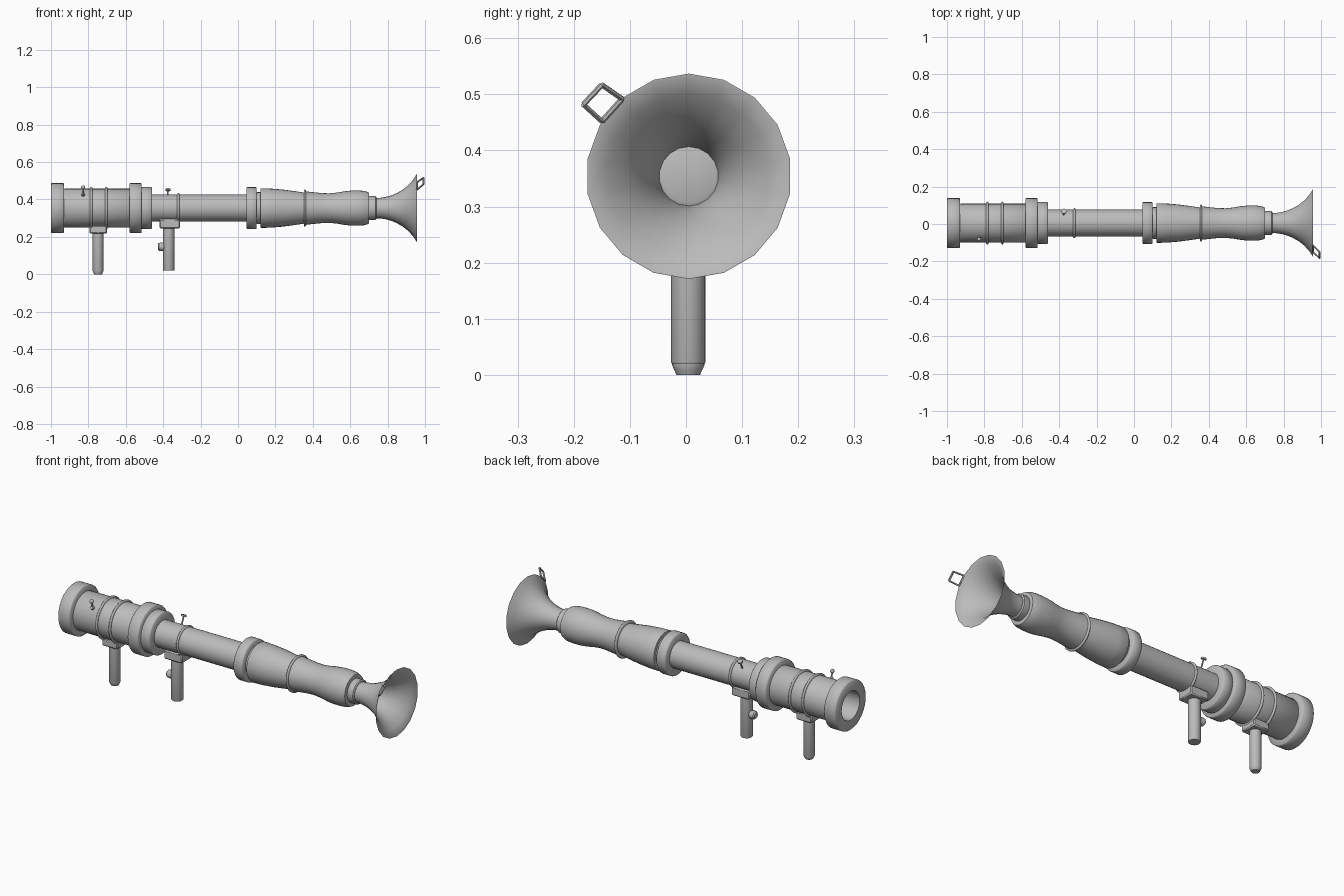
import bpy, math
from mathutils import Vector

if "Cube" in bpy.data.objects:
    bpy.data.objects.remove(bpy.data.objects["Cube"])

CY, CZ = 0.005, 0.354  # barrel axis

grey = bpy.data.materials.new("plain grey")
grey.diffuse_color = (0.5, 0.5, 0.5, 1)
grey.use_nodes = True
grey.node_tree.nodes["Principled BSDF"].inputs["Base Color"].default_value = grey.diffuse_color


def finish(name, obj, angle=35):
    obj.name = name
    obj.data.materials.clear()
    obj.data.materials.append(grey)
    bpy.ops.object.select_all(action='DESELECT')
    obj.select_set(True)
    bpy.context.view_layer.objects.active = obj
    bpy.ops.object.shade_smooth_by_angle(angle=math.radians(angle))
    return obj


def lathe(name, profile, sides=32, closed=True, start=0.0, origin=(0, CY, CZ), axis='X', angle=35):
    """Revolve (position, radius) points; a closed profile makes a hollow ring."""
    verts, faces = [], []
    for t, r in profile:
        for i in range(sides):
            a = start + 2 * math.pi * i / sides
            c, s = r * math.cos(a), r * math.sin(a)
            p = (t, s, c) if axis == 'X' else (s, -c, t)
            verts.append(Vector(p) + Vector(origin))
    n = len(profile)
    for k in range(n if closed else n - 1):
        a0, b0 = k * sides, ((k + 1) % n) * sides
        for i in range(sides):
            j = (i + 1) % sides
            faces.append((a0 + i, a0 + j, b0 + j, b0 + i))
    if not closed:
        faces.append(tuple(reversed(range(sides))))
        faces.append(tuple(range((n - 1) * sides, n * sides)))
    me = bpy.data.meshes.new(name)
    me.from_pydata(verts, [], faces)
    obj = bpy.data.objects.new(name, me)
    bpy.context.collection.objects.link(obj)
    bpy.context.view_layer.objects.active = obj
    obj.select_set(True)
    # consistent outward normals
    bpy.ops.object.mode_set(mode='EDIT')
    bpy.ops.mesh.select_all(action='SELECT')
    bpy.ops.mesh.normals_make_consistent(inside=False)
    bpy.ops.object.mode_set(mode='OBJECT')
    obj.select_set(False)
    return finish(name, obj, angle)


def ring(name, x0, x1, outer, inner, bevel=0.004):
    b = min(bevel, (x1 - x0) / 3)
    return lathe(name, [(x0, inner), (x0, outer - b), (x0 + b, outer),
                        (x1 - b, outer), (x1, outer - b), (x1, inner)], angle=50)


def box(name, x0, x1, y0, y1, z0, z1, bevel=0.006):
    bpy.ops.mesh.primitive_cube_add(size=1, location=((x0 + x1) / 2, (y0 + y1) / 2, (z0 + z1) / 2))
    o = bpy.context.object
    o.scale = (x1 - x0, y1 - y0, z1 - z0)
    bpy.ops.object.transform_apply(location=False, rotation=False, scale=True)
    m = o.modifiers.new("bevel", 'BEVEL')
    m.width, m.segments = bevel, 1
    return finish(name, o, 30)


def rod(name, p, q, r, sides=10):
    p, q = Vector(p), Vector(q)
    d = q - p
    bpy.ops.mesh.primitive_cylinder_add(vertices=sides, radius=r, depth=d.length, location=(p + q) / 2)
    o = bpy.context.object
    o.rotation_euler = d.to_track_quat('Z', 'Y').to_euler()
    return finish(name, o)


# rear body
ring("rear_ring", -1.0, -0.93, 0.134, 0.078)
ring("rear_body", -0.932, -0.575, 0.104, 0.078)
ring("rear_band", -0.79, -0.778, 0.114, 0.10)
ring("front_band", -0.71, -0.698, 0.114, 0.10)
ring("collar", -0.58, -0.515, 0.134, 0.07)
ring("collar_step", -0.516, -0.46, 0.113, 0.06)

# barrel
lathe("barrel", [(-0.58, 0.078), (-0.58, 0.072), (0.13, 0.072), (0.13, 0.05), (-0.55, 0.05)][1:], closed=True)
ring("sight_band", -0.325, -0.313, 0.080, 0.07)
ring("grip_collar", 0.045, 0.10, 0.112, 0.06)
ring("grip_neck", 0.099, 0.125, 0.085, 0.06)

# shaped foregrip
lathe("foregrip_rear", [(0.12, 0.06), (0.12, 0.103), (0.125, 0.106), (0.18, 0.104), (0.24, 0.099),
                        (0.30, 0.091), (0.355, 0.083), (0.355, 0.06)])
ring("foregrip_band", 0.352, 0.364, 0.099, 0.07)
lathe("foregrip_front", [(0.358, 0.06), (0.358, 0.090), (0.40, 0.085), (0.45, 0.080), (0.49, 0.079),
                         (0.53, 0.083), (0.57, 0.090), (0.61, 0.094), (0.65, 0.094), (0.68, 0.091),
                         (0.70, 0.083), (0.703, 0.05)])
lathe("flare_collar", [(0.69, 0.062), (0.695, 0.064), (0.735, 0.064), (0.74, 0.058)], closed=False)

# flared muzzle, thin shell with a closed throat
flare = [(0.73, 0.055), (0.76, 0.055), (0.79, 0.060), (0.82, 0.068), (0.85, 0.081),
         (0.88, 0.098), (0.91, 0.122), (0.935, 0.150), (0.957, 0.183)]
lathe("flare", flare + [(x, r - 0.003) for x, r in reversed(flare)], sides=18, angle=40)
lathe("throat_plug", [(0.735, 0.053), (0.765, 0.053), (0.768, 0.046)], closed=False)

# pistol grips and their mounts
for name, x, z0, top in (("rear", -0.748, 0.0, 0.25), ("front", -0.37, 0.02, 0.26)):
    r = 0.029 if name == "rear" else 0.031
    lathe(name + "_handle", [(z0, r * 0.72), (z0 + 0.008, r * 0.85), (z0 + 0.018, r), (top, r)] if name == "rear"
          else [(z0, r * 0.94), (z0 + 0.004, r), (top, r)],
          sides=16, closed=False, origin=(x, CY - 0.001, 0), axis='Z')
box("rear_mount", -0.795, -0.70, -0.042, 0.052, 0.217, 0.262)
box("front_mount", -0.42, -0.31, -0.042, 0.052, 0.245, 0.295)

# trigger button on the front grip
lathe("trigger", [(-0.428, 0.015), (-0.422, 0.021), (-0.408, 0.023), (-0.385, 0.016)],
      sides=12, closed=False, origin=(0, CY, 0.147))

# rear bead sight
rod("bead_stem", (-0.828, -0.070, 0.41), (-0.828, -0.082, 0.462), 0.004)
bpy.ops.mesh.primitive_uv_sphere_add(segments=12, ring_count=8, radius=0.011, location=(-0.828, -0.082, 0.465))
finish("bead", bpy.context.object, 60)
rod("bead_base", (-0.828, -0.066, 0.418), (-0.828, -0.078, 0.432), 0.010)

# disc sight on the barrel
rod("disc_stem", (-0.375, 0.045, 0.40), (-0.375, 0.067, 0.45), 0.004)
rod("disc_sight", (-0.375, 0.066, 0.448), (-0.375, 0.069, 0.456), 0.014, 14)

# square wire loop on the flare rim
loop = [Vector(p) for p in ((0.957, -0.114, 0.492), (0.957, -0.150, 0.452),
                            (0.992, -0.183, 0.482), (0.992, -0.150, 0.517))]
for i in range(4):
    rod(f"loop_side_{i + 1}", loop[i], loop[(i + 1) % 4], 0.005, 6)
